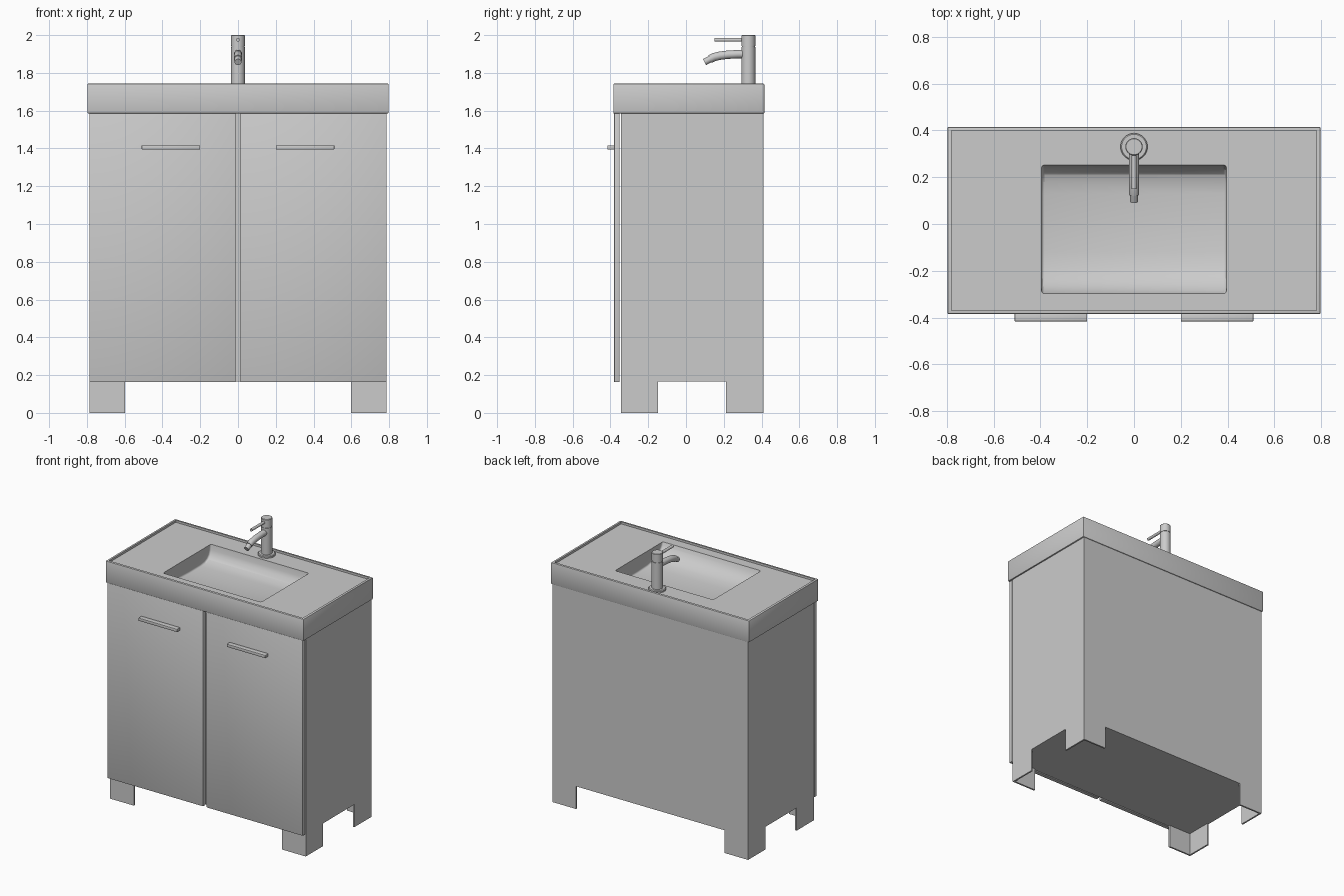
import bpy, bmesh, math
from mathutils import Vector

if "Cube" in bpy.data.objects:
    bpy.data.objects.remove(bpy.data.objects["Cube"])


def finish(name, bm):
    bmesh.ops.recalc_face_normals(bm, faces=bm.faces)
    me = bpy.data.meshes.new(name)
    bm.to_mesh(me)
    bm.free()
    ob = bpy.data.objects.new(name, me)
    bpy.context.collection.objects.link(ob)
    return ob


def activate(ob):
    bpy.ops.object.select_all(action='DESELECT')
    ob.select_set(True)
    bpy.context.view_layer.objects.active = ob


def smooth(ob):
    activate(ob)
    bpy.ops.object.shade_smooth_by_angle(angle=math.radians(35))


def apply(ob, mod):
    activate(ob)
    bpy.ops.object.modifier_apply(modifier=mod.name)


def prism(name, points, offset):
    """Flat polygon of 3D points swept along an offset."""
    bm = bmesh.new()
    face = bm.faces.new([bm.verts.new(p) for p in points])
    new = bmesh.ops.extrude_face_region(bm, geom=[face])['geom']
    bmesh.ops.translate(bm, vec=offset,
                        verts=[v for v in new if isinstance(v, bmesh.types.BMVert)])
    return finish(name, bm)


def box(name, x, y, z, bevel=0):
    ob = prism(name, [(x[0], y[0], z[0]), (x[1], y[0], z[0]),
                      (x[1], y[1], z[0]), (x[0], y[1], z[0])], (0, 0, z[1] - z[0]))
    if bevel:
        m = ob.modifiers.new("bevel", 'BEVEL')
        m.width, m.segments = bevel, 2
        apply(ob, m)
        smooth(ob)
    return ob


def tube(name, rings, sides=32):
    """Capped round tube in the yz plane; rings are (y, z, radius)."""
    bm = bmesh.new()
    pts = [Vector((0, y, z)) for y, z, r in rings]
    loops = []
    for i, p in enumerate(pts):
        a, b = pts[max(i - 1, 0)], pts[min(i + 1, len(pts) - 1)]
        t = (b - a).normalized() if (b - a).length > 1e-6 else Vector((0, 0, 1))
        n = Vector((1, 0, 0)).cross(t)
        r = rings[i][2]
        loops.append([bm.verts.new(p + r * (math.cos(k * math.tau / sides) * Vector((1, 0, 0))
                                            + math.sin(k * math.tau / sides) * n))
                      for k in range(sides)])
    for l0, l1 in zip(loops, loops[1:]):
        for k in range(sides):
            j = (k + 1) % sides
            bm.faces.new((l0[k], l0[j], l1[j], l1[k]))
    bm.faces.new(loops[0])
    bm.faces.new(loops[-1])
    ob = finish(name, bm)
    smooth(ob)
    return ob


def notched(a, b, leg, foot, top):
    """Panel outline whose lower edge is cut away between two feet."""
    return [(a, 0), (a + leg, 0), (a + leg, foot), (b - leg, foot),
            (b - leg, 0), (b, 0), (b, top), (a, top)]


# Cabinet carcass: notched panels forming the corner feet, and a floor
X, Y0, Y1, FOOT, TOP, T = 0.787, -0.345, 0.41, 0.165, 1.585, 0.012
wide = notched(-X, X, 0.19, FOOT, TOP)
deep = notched(Y0, Y1, 0.197, FOOT, TOP)
prism("front_panel", [(u, Y0, z) for u, z in wide], (0, T, 0))
prism("back_panel", [(u, Y1, z) for u, z in wide], (0, -T, 0))
for side, s in (("left", -1), ("right", 1)):
    prism(side + "_side_panel", [(s * X, u, z) for u, z in deep], (-s * T, 0, 0))
    # Doors and bar handles
    box(side + "_door", sorted((s * 0.013, s * X)), (-0.381, -0.352), (0.163, TOP), 0.004)
    box(side + "_handle", sorted((s * 0.2, s * 0.51)), (-0.416, -0.38), (1.395, 1.416), 0.002)
box("cabinet_floor", (-X + 0.005, X - 0.005), (Y0 + 0.005, Y1 - 0.005), (FOOT, FOOT + 0.02))

# Washbasin top: slab with a raised rim and a scooped bowl
sink = box("washbasin", (-0.797, 0.797), (-0.385, 0.415), (TOP, 1.743), 0.005)
DECK = 1.728
tray = box("tray_cutter", (-0.78, 0.78), (-0.369, 0.399), (DECK, 1.9))
section = [(0.252, 1.9), (0.252, DECK), (0.246, 1.69), (0.234, 1.657), (0.212, 1.634),
           (0.18, 1.62), (0.13, 1.614), (0.0, 1.613), (-0.12, 1.618), (-0.19, 1.63),
           (-0.235, 1.648), (-0.268, 1.675), (-0.288, 1.703), (-0.298, DECK), (-0.298, 1.9)]
bowl = prism("bowl_cutter", [(-0.395, y, z) for y, z in section], (0.79, 0, 0))
bev = bowl.modifiers.new("bevel", 'BEVEL')
bev.width, bev.segments, bev.angle_limit = 0.012, 3, math.radians(70)
apply(bowl, bev)
for cutter in (tray, bowl):
    cutter.hide_render = True
    m = sink.modifiers.new("cut", 'BOOLEAN')
    m.operation, m.solver, m.object = 'DIFFERENCE', 'EXACT', cutter
    apply(sink, m)
    bpy.data.objects.remove(cutter)
smooth(sink)

# Tap: flange, body with a groove under the cap, curved spout, nozzle and lever
TY = 0.33
tube("tap_flange", [(TY, DECK - 0.004, 0.058), (TY, 1.738, 0.058), (TY, 1.743, 0.053)], 48)
tube("tap_body", [(TY, DECK, 0.037), (TY, 1.936, 0.037)], 48)
tube("tap_neck", [(TY, 1.93, 0.034), (TY, 1.95, 0.034)], 48)
tube("tap_cap", [(TY, 1.942, 0.037), (TY, 1.997, 0.037), (TY, 2.0, 0.034)], 48)
tube("tap_spout", [(0.32, 1.9, 0.022), (0.27, 1.899, 0.022), (0.22, 1.896, 0.022),
                   (0.18, 1.891, 0.022), (0.15, 1.884, 0.022), (0.128, 1.874, 0.022)])
tube("tap_nozzle", [(0.135, 1.877, 0.018), (0.098, 1.857, 0.018)])
tube("tap_lever", [(0.31, 1.975, 0.01), (0.15, 1.975, 0.01)], 24)
